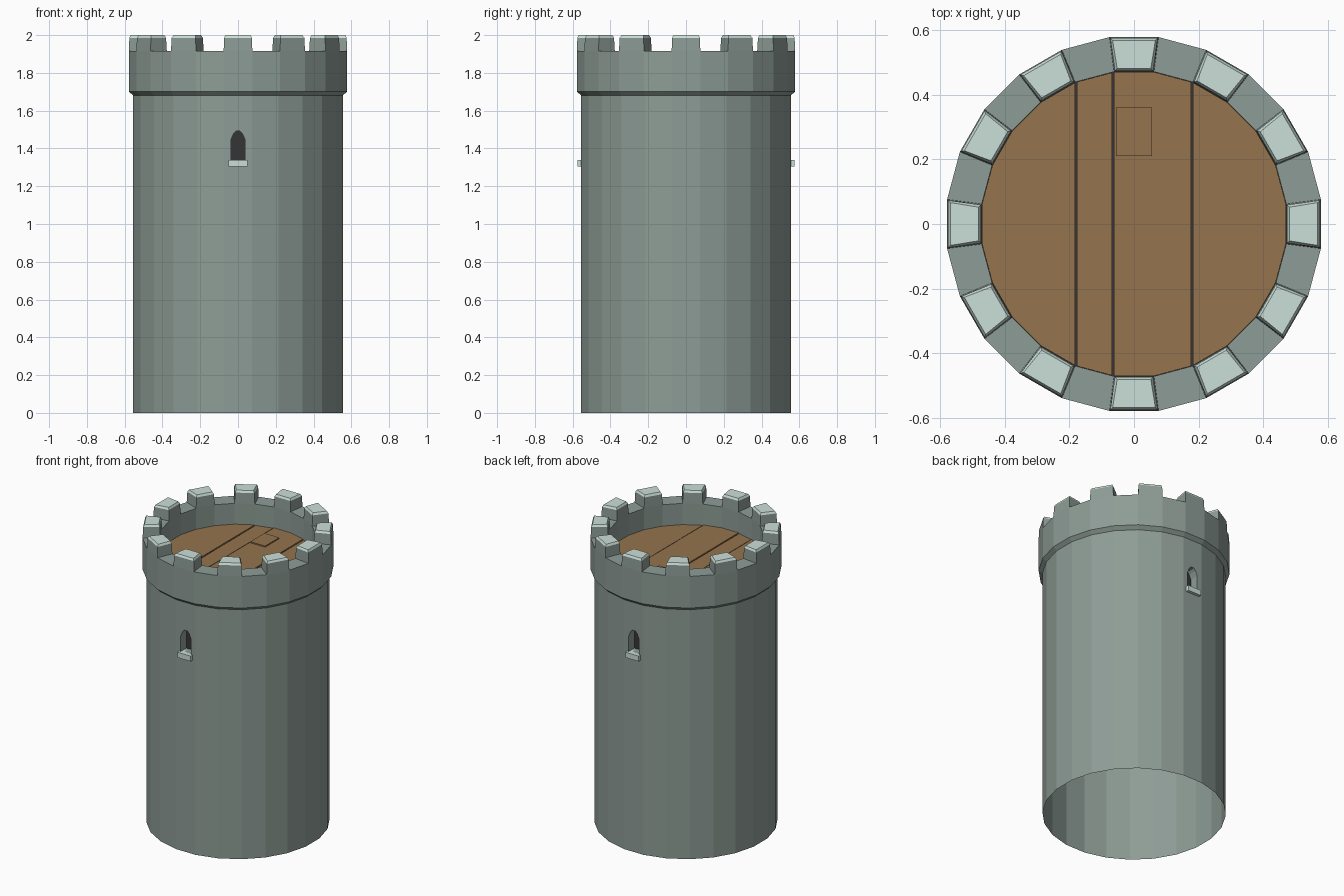
import bpy, bmesh, math
from mathutils import Vector, Matrix

if "Cube" in bpy.data.objects:
    bpy.data.objects.remove(bpy.data.objects["Cube"])

N = 24


def material(name, rgb):
    m = bpy.data.materials.new(name)
    m.diffuse_color = (*rgb, 1)
    m.use_nodes = True
    m.node_tree.nodes["Principled BSDF"].inputs["Base Color"].default_value = m.diffuse_color
    return m


stone = material("stone", (0.27, 0.335, 0.305))
pale = material("pale_stone", (0.60, 0.74, 0.68))
wood = material("wood", (0.30, 0.175, 0.075))
dark = material("dark", (0.035, 0.035, 0.035))


def finish(name, bm, *mats):
    me = bpy.data.meshes.new(name)
    bm.to_mesh(me)
    bm.free()
    ob = bpy.data.objects.new(name, me)
    bpy.context.collection.objects.link(ob)
    for m in mats:
        me.materials.append(m)
    return ob


def ring(bm, r, z):
    # edge k spans a flat centred on angle k * 15 degrees
    return [bm.verts.new((r * math.cos(math.radians(15 * k - 7.5)),
                          r * math.sin(math.radians(15 * k - 7.5)), z)) for k in range(N)]


def skin(bm, a, b, skip=()):
    return [bm.faces.new((a[k], a[(k + 1) % N], b[(k + 1) % N], b[k]))
            for k in range(N) if k not in skip]


# Tower wall: open shell, with an arched window recess in the front and back flats
R, WALL_TOP = 0.56, 1.68
FLAT = R * math.cos(math.radians(7.5))
half = [(0.038, 1.34), (0.038, 1.445), (0.024, 1.477), (0.01, 1.492)]
arch = half + [(-x, z) for x, z in reversed(half)]
bm = bmesh.new()
lo, hi = ring(bm, R, 0), ring(bm, R, WALL_TOP)
skin(bm, lo, hi, skip=(6, 18))
for k, s in ((18, -1), (6, 1)):
    outer = [lo[k], lo[k + 1], hi[k + 1], hi[k]]
    rim = [bm.verts.new((-s * x, s * FLAT, z)) for x, z in arch]
    inner = [bm.verts.new((-s * x, s * (FLAT - 0.06), z)) for x, z in arch]
    edges = []
    for loop in (outer, rim):
        for i in range(len(loop)):
            pair = (loop[i - 1], loop[i])
            edges.append(bm.edges.get(pair) or bm.edges.new(pair))
    filled = bmesh.ops.triangle_fill(bm, edges=edges, use_beauty=True,
                                     normal=Vector((0, s, 0)))
    for f in filled["geom"]:
        if isinstance(f, bmesh.types.BMFace):
            f.normal_update()
            if f.normal.y * s < 0:
                f.normal_flip()
    for i in range(len(rim)):
        bm.faces.new((rim[i - 1], rim[i], inner[i], inner[i - 1]))
    pane = bm.faces.new(inner)
    pane.material_index = 1
    pane.normal_update()
    if pane.normal.y * s < 0:
        pane.normal_flip()
bmesh.ops.recalc_face_normals(bm, faces=bm.faces)
bmesh.ops.dissolve_limit(bm, angle_limit=0.001, verts=[], edges=bm.edges,
                         delimit={'MATERIAL'})
finish("tower_wall", bm, stone, dark)

# Window sills
for s, side in ((-1, "front"), (1, "back")):
    bm = bmesh.new()
    bmesh.ops.create_cube(bm, size=1, matrix=Matrix.Translation((0, s * 0.545, 1.322))
                          @ Matrix.Diagonal((0.10, 0.06, 0.036, 1)))
    finish(side + "_window_sill", bm, pale)

# Parapet: flared lip, outer wall, walk and inner wall, with merlons on every other flat
bm = bmesh.new()
profile = [(R, WALL_TOP), (0.583, 1.702), (0.583, 1.915), (0.475, 1.915), (0.475, 1.75)]
loops = [ring(bm, r, z) for r, z in profile]
bands = [skin(bm, a, b) for a, b in zip(loops, loops[1:])]
for f in bands[2][::2]:
    base = list(f.verts)
    mid = f.calc_center_median()
    level = base
    for height, shrink, mat in ((0.071, 0.003, 0), (0.085, 0.010, 1)):
        new = []
        for v in base:
            d = v.co - mid
            radial = Vector((mid.x, mid.y, 0)).normalized()
            across = Vector((-radial.y, radial.x, 0))
            a, r = d.dot(across), d.dot(radial)
            a -= math.copysign(shrink, a)
            r -= math.copysign(shrink, r)
            new.append(bm.verts.new(mid + across * a + radial * r + Vector((0, 0, height))))
        for i in range(4):
            side = bm.faces.new((level[i - 1], level[i], new[i], new[i - 1]))
            side.material_index = mat
        level = new
    bm.faces.new(level).material_index = 1
    bm.faces.remove(f)
bmesh.ops.recalc_face_normals(bm, faces=bm.faces)
finish("parapet", bm, stone, pale)

# Dark layer beneath the boards, visible through the gaps
bm = bmesh.new()
bm.faces.new(ring(bm, 0.475, 1.755))
finish("floor_base", bm, dark)

# Floor boards: slices of the round floor
cuts = [-0.5, -0.18, -0.065, 0.18, 0.5]
for i, (x0, x1) in enumerate(zip(cuts, cuts[1:])):
    bm = bmesh.new()
    bm.faces.new(ring(bm, 0.474, 1.775 - 0.003 * (i % 2)))
    for x, n in ((x0 + 0.003, -1), (x1 - 0.003, 1)):
        bmesh.ops.bisect_plane(bm, geom=bm.verts[:] + bm.edges[:] + bm.faces[:],
                               plane_co=(x, 0, 0), plane_no=(n, 0, 0), clear_outer=True)
    ext = bmesh.ops.extrude_face_region(bm, geom=bm.faces[:], use_keep_orig=True)
    bmesh.ops.translate(bm, vec=(0, 0, -0.016),
                        verts=[v for v in ext["geom"] if isinstance(v, bmesh.types.BMVert)])
    bmesh.ops.recalc_face_normals(bm, faces=bm.faces)
    finish("floor_board_%d" % (i + 1), bm, wood)

# Trapdoor
bm = bmesh.new()
bmesh.ops.create_cube(bm, size=1, matrix=Matrix.Translation((0, 0.285, 1.777))
                      @ Matrix.Diagonal((0.11, 0.15, 0.012, 1)))
finish("trapdoor", bm, wood)
